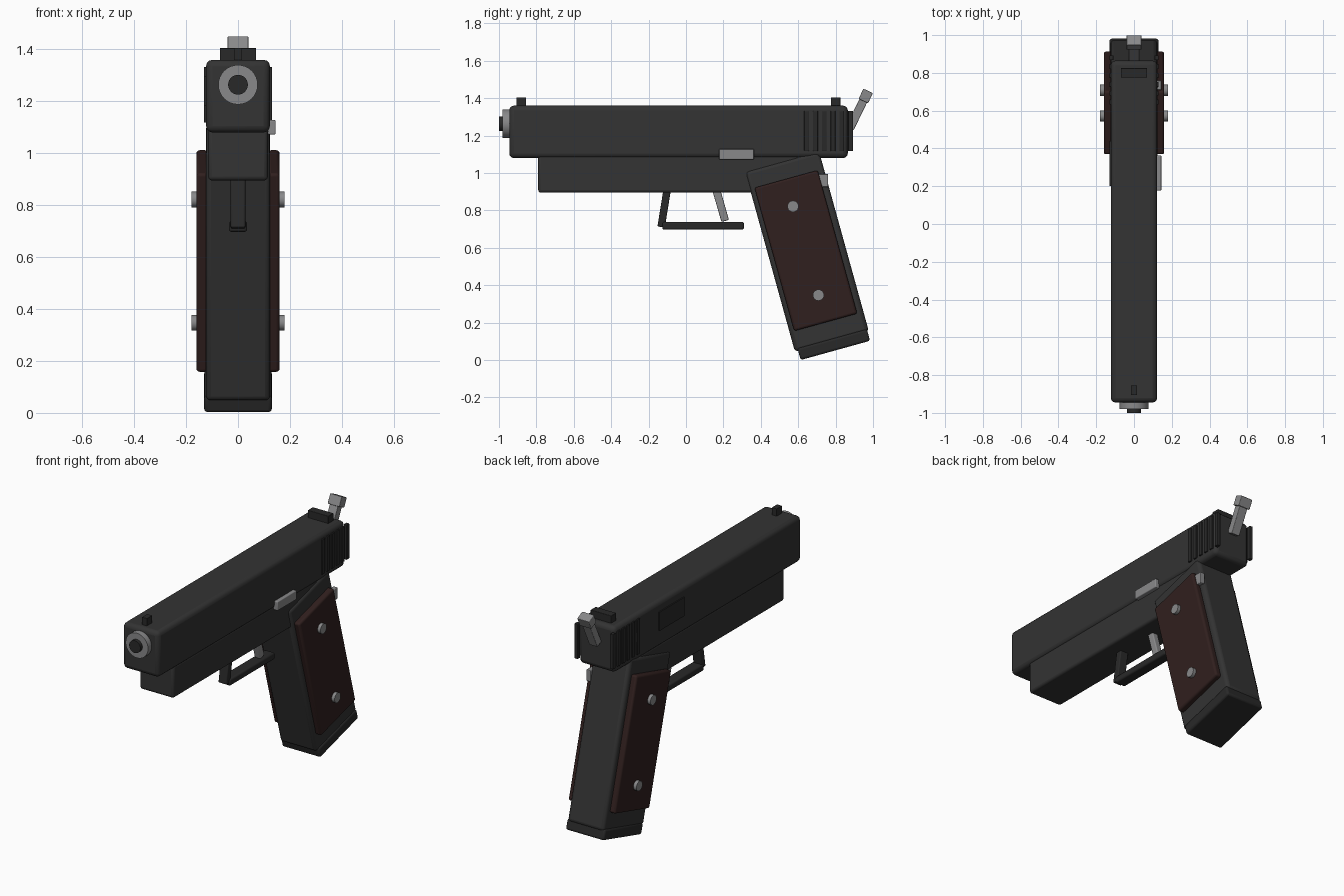
import bpy, math

if "Cube" in bpy.data.objects:
    bpy.data.objects.remove(bpy.data.objects["Cube"])


def material(name, col):
    m = bpy.data.materials.new(name)
    m.diffuse_color = (*col, 1)
    m.use_nodes = True
    m.node_tree.nodes["Principled BSDF"].inputs["Base Color"].default_value = m.diffuse_color
    return m


DARK = material("dark gunmetal", (0.033, 0.033, 0.033))
BLACK = material("black metal", (0.022, 0.022, 0.022))
BROWN = material("dark brown wood", (0.030, 0.014, 0.013))
STEEL = material("steel", (0.25, 0.25, 0.255))


def finish(o, name, mat, bevel):
    o.name = name
    o.data.materials.append(mat)
    if bevel:
        b = o.modifiers.new("bevel", 'BEVEL')
        b.width = bevel
        b.segments = 3
        b.limit_method = 'ANGLE'
    bpy.ops.object.shade_smooth_by_angle(angle=math.radians(35))
    return o


def box(name, mat, loc, size, tilt=0, bevel=0.0):
    bpy.ops.mesh.primitive_cube_add(size=1, location=loc)
    o = bpy.context.object
    o.scale = size
    bpy.ops.object.transform_apply(location=False, rotation=False, scale=True)
    o.rotation_euler = (tilt, 0, 0)
    return finish(o, name, mat, bevel)


def rod(name, mat, loc, r, depth, rot, sides=32):
    bpy.ops.mesh.primitive_cylinder_add(vertices=sides, radius=r, depth=depth,
                                        location=loc, rotation=rot)
    return finish(bpy.context.object, name, mat, 0)


TILT = 0.27

# slide and frame
box("slide", DARK, (0, -0.04, 1.22), (0.246, 1.81, 0.28), bevel=0.025)
box("frame", DARK, (0, -0.07, 0.995), (0.23, 1.44, 0.20), bevel=0.015)

# muzzle
rod("barrel_bushing", STEEL, (0, -0.93, 1.264), 0.076, 0.10, (math.pi / 2, 0, 0))
rod("barrel", BLACK, (0, -0.90, 1.264), 0.038, 0.20, (math.pi / 2, 0, 0))

# sights
box("front_sight", BLACK, (0, -0.88, 1.375), (0.032, 0.05, 0.06))
box("rear_sight", BLACK, (0, 0.80, 1.375), (0.14, 0.05, 0.06), bevel=0.003)

# rear slide ribs and left side port plate
for s in (-1, 1):
    for i in range(6):
        box("slide_rib", BLACK, (s * 0.12, 0.645 + 0.047 * i, 1.225),
            (0.022, 0.026, 0.215), bevel=0.003)
box("port_plate", BLACK, (-0.12, 0.32, 1.24), (0.02, 0.24, 0.115))

# grip, base plate and side panels with screws
box("grip", DARK, (0, 0.647, 0.58), (0.248, 0.41, 1.0), TILT, 0.02)
box("base_plate", BLACK, (0, 0.79, 0.083), (0.26, 0.385, 0.065), TILT, 0.012)
for s in (-1, 1):
    box("grip_panel", BROWN, (s * 0.138, 0.641, 0.585), (0.044, 0.35, 0.795), TILT, 0.012)
    for y, z in ((0.572, 0.822), (0.708, 0.347)):
        rod("grip_screw", STEEL, (s * 0.16, y, z), 0.03, 0.04, (0, math.pi / 2, 0), 24)

# controls on the right side
box("slide_stop", STEEL, (0.13, 0.27, 1.10), (0.03, 0.186, 0.056), bevel=0.005)
box("magazine_release", STEEL, (0.13, 0.735, 0.96), (0.03, 0.05, 0.07), bevel=0.004)

# trigger and guard
box("guard_front", BLACK, (0, -0.117, 0.81), (0.056, 0.04, 0.20), -0.16, 0.006)
box("guard_bottom", BLACK, (0, 0.092, 0.718), (0.07, 0.436, 0.042), 0, 0.01)
box("trigger", STEEL, (0, 0.182, 0.84), (0.04, 0.042, 0.20), 0.28, 0.006)

# hammer
box("hammer_shaft", STEEL, (0, 0.918, 1.325), (0.056, 0.045, 0.19), -0.45, 0.004)
box("hammer_head", STEEL, (0, 0.961, 1.412), (0.08, 0.056, 0.06), -0.45, 0.004)
